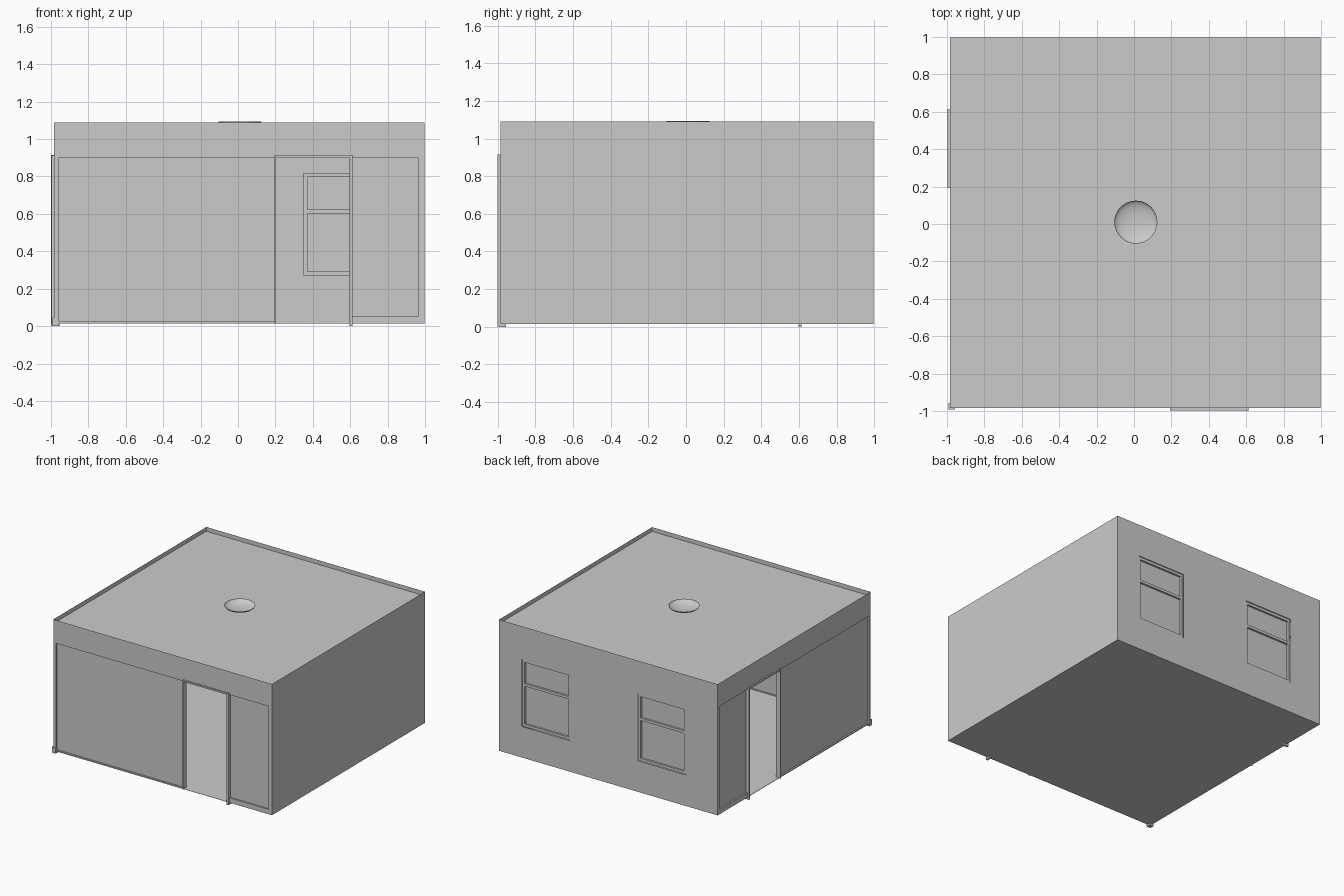
import bpy
import bmesh

cube = bpy.data.objects.get("Cube")
if cube:
    bpy.data.objects.remove(cube, do_unlink=True)

# One plain grey for everything
grey = bpy.data.materials.new("plain_grey")
grey.use_nodes = True
GREY = (0.6, 0.6, 0.6, 1)
grey.diffuse_color = GREY
grey.node_tree.nodes["Principled BSDF"].inputs["Base Color"].default_value = GREY

X0, X1 = -0.985, 0.997      # body extent, same along x and y
Z0, ROOF, TOP = 0.015, 1.055, 1.09


def finish(bm, name):
    mesh = bpy.data.meshes.new(name)
    bm.to_mesh(mesh)
    bm.free()
    mesh.materials.append(grey)
    obj = bpy.data.objects.new(name, mesh)
    bpy.context.collection.objects.link(obj)
    return obj


def box(name, xr, yr, zr, swap=False):
    """Box between ranges; swap mirrors it across the x = y diagonal."""
    if swap:
        xr, yr = yr, xr
    bm = bmesh.new()
    bmesh.ops.create_cube(bm, size=1)
    for v in bm.verts:
        for i, (a, b) in enumerate((xr, yr, zr)):
            v.co[i] = (a + b) / 2 + v.co[i] * (b - a)
    return finish(bm, name)


def sheet(name, axis, pos, us, vs, outward, holes=()):
    """Flat wall on a plane, split in a grid so cells can be left open."""
    bm = bmesh.new()

    def vert(u, v):
        co = [u, v]
        co.insert(axis, pos)
        return bm.verts.new(co)

    grid = [[vert(u, v) for v in vs] for u in us]
    for i in range(len(us) - 1):
        for j in range(len(vs) - 1):
            if (i, j) not in holes:
                f = bm.faces.new((grid[i][j], grid[i + 1][j],
                                  grid[i + 1][j + 1], grid[i][j + 1]))
                f.normal_update()
                if f.normal[axis] * outward < 0:
                    f.normal_flip()
    return finish(bm, name)


# Floor, sunken roof and the two closed walls
sheet("floor", 2, Z0, (X0, X1), (X0, X1), -1)
sheet("floor_top", 2, Z0 + 0.005, (X0, X1), (X0, X1), 1)
sheet("roof", 2, ROOF, (X0, X1), (X0, X1), 1)
sheet("side_wall", 0, X1, (X0, X1), (Z0, TOP), 1)
WIN_Z = (0.27, 0.82)
WINDOWS = ((-0.7, -0.26), (0.35, 0.79))
sheet("back_wall", 1, X1, (X0, *WINDOWS[0], *WINDOWS[1], X1),
      (Z0, *WIN_Z, TOP), 1, holes=((1, 1), (3, 1)))

# Back windows: frame, cross bar and recessed pane
for n, (a, b) in enumerate(WINDOWS):
    lo, hi = WIN_Z
    w = 0.022
    depth = (X1 - 0.04, X1 - 0.006)
    tag = f"window_{n + 1}_"
    box(tag + "stile_a", (a, a + w), depth, WIN_Z)
    box(tag + "stile_b", (b - w, b), depth, WIN_Z)
    for part, z in (("sill", lo), ("bar", 0.602), ("head", hi - w)):
        box(tag + part, (a + w, b - w), depth, (z, z + w))
    box(tag + "pane", (a + w, b - w), (X1 - 0.028, X1 - 0.022), WIN_Z)

# Two matching panelled walls with a doorway, mirrored on the diagonal
DOOR = (0.2, 0.6)
HEAD = 0.9
for side, swap in (("front", False), ("door_side", True)):
    def part(name, xr, yr, zr):
        box(f"{side}_{name}", xr, yr, zr, swap)

    sheet(side + "_header", 0 if swap else 1, X0, (X0, X1), (HEAD, TOP), -1)
    frame = (X0, X0 + 0.03)
    panel = (X0 + 0.012, X0 + 0.02)
    part("header_underside", (X0 + 0.03, X1), (X0 + 0.001, X0 + 0.03), (HEAD, HEAD + 0.01))
    part("end_post", (0.965, X1), frame, (Z0, HEAD))
    part("large_panel", (-0.96, DOOR[0]), panel, (0.025, HEAD))
    part("small_panel", (DOOR[1], 0.965), panel, (0.055, HEAD))
    part("large_rail", (-0.96, DOOR[0]), frame, (Z0, 0.025))
    part("small_rail", (DOOR[1], 0.965), frame, (Z0, 0.055))
    # Door trim
    part("door_jamb_a", (DOOR[0] - 0.008, DOOR[0]), (-0.996, X0 + 0.03), (Z0, 0.912))
    part("door_jamb_b", (0.597, 0.613), (-1, X0 + 0.03), (0, 0.915))
    part("door_head", DOOR, (-0.996, X0 + 0.03), (HEAD, 0.912))

# Shared corner post and its foot
box("corner_post", (X0, -0.96), (X0, -0.96), (Z0, HEAD))
box("corner_foot", (-0.993, -0.957), (-0.993, -0.957), (0, 0.045))

# Round open skylight bowl
bm = bmesh.new()
bmesh.ops.create_uvsphere(bm, u_segments=32, v_segments=24, radius=0.115)
bmesh.ops.delete(bm, geom=[v for v in bm.verts if v.co.z > 0.001], context="VERTS")
for v in bm.verts:
    v.co.z *= 0.3
for f in bm.faces:
    f.smooth = True
bowl = finish(bm, "skylight_bowl")
bowl.location = (0.01, 0.01, 1.094)
